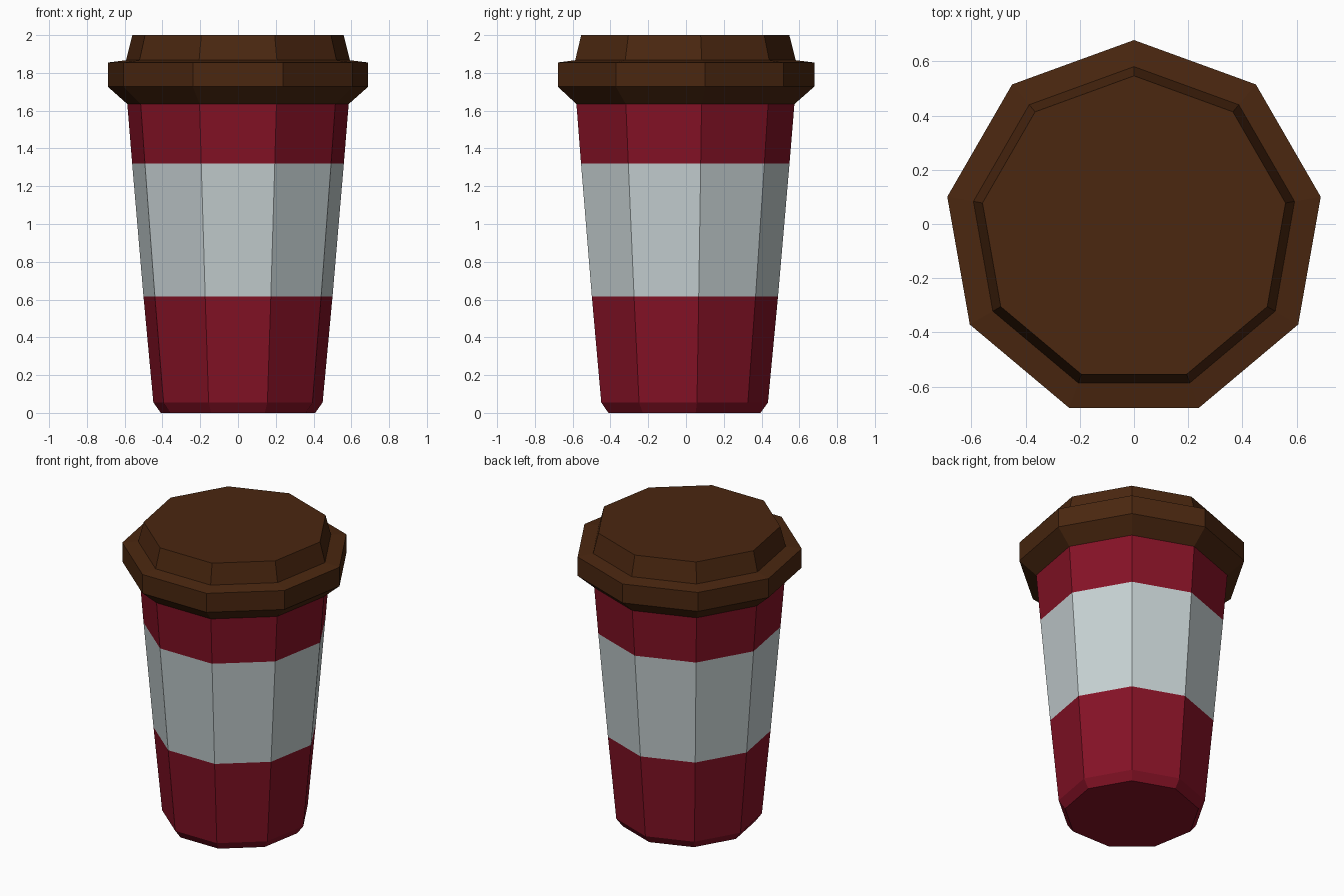
import bpy, bmesh, math

if "Cube" in bpy.data.objects:
    bpy.data.objects.remove(bpy.data.objects["Cube"])

SIDES = 9
Y_OFF = -0.021  # centres the bounding box of the odd-sided rings


def material(name, rgb):
    m = bpy.data.materials.new(name)
    m.diffuse_color = (*rgb, 1.0)
    m.use_nodes = True
    m.node_tree.nodes["Principled BSDF"].inputs["Base Color"].default_value = m.diffuse_color
    return m


def lathe(name, profile, mats, pick=lambda z: 0):
    """Stack nine-sided rings (radius, z), cap both ends, colour faces by height."""
    bm = bmesh.new()
    rings = []
    for r, z in profile:
        angles = [math.radians(90 + 360 * k / SIDES) for k in range(SIDES)]
        rings.append([bm.verts.new((r * math.cos(a), r * math.sin(a) + Y_OFF, z)) for a in angles])
    for low, high in zip(rings, rings[1:]):
        for k in range(SIDES):
            n = (k + 1) % SIDES
            bm.faces.new((low[k], low[n], high[n], high[k]))
    bm.faces.new(rings[0][::-1])
    bm.faces.new(rings[-1])
    for f in bm.faces:
        f.material_index = pick(f.calc_center_median().z)
    mesh = bpy.data.meshes.new(name)
    bm.to_mesh(mesh)
    bm.free()
    for m in mats:
        mesh.materials.append(m)
    obj = bpy.data.objects.new(name, mesh)
    bpy.context.collection.objects.link(obj)
    return obj


red = material("crimson", (0.235, 0.006, 0.019))
grey = material("pale_grey", (0.56, 0.63, 0.64))
brown = material("dark_brown", (0.069, 0.020, 0.005))

# Tapered cup with a chamfered foot and a pale sleeve band
lathe("cup_body",
      [(0.415, 0), (0.455, 0.055), (0.508, 0.615), (0.569, 1.32), (0.595, 1.635)],
      [red, grey], lambda z: 1 if 0.62 < z < 1.3 else 0)

# Lid: flared underside, upright rim, sloping ledge and raised top
lathe("lid",
      [(0.595, 1.635), (0.70, 1.727), (0.70, 1.855), (0.602, 1.867), (0.568, 2.0)],
      [brown])
